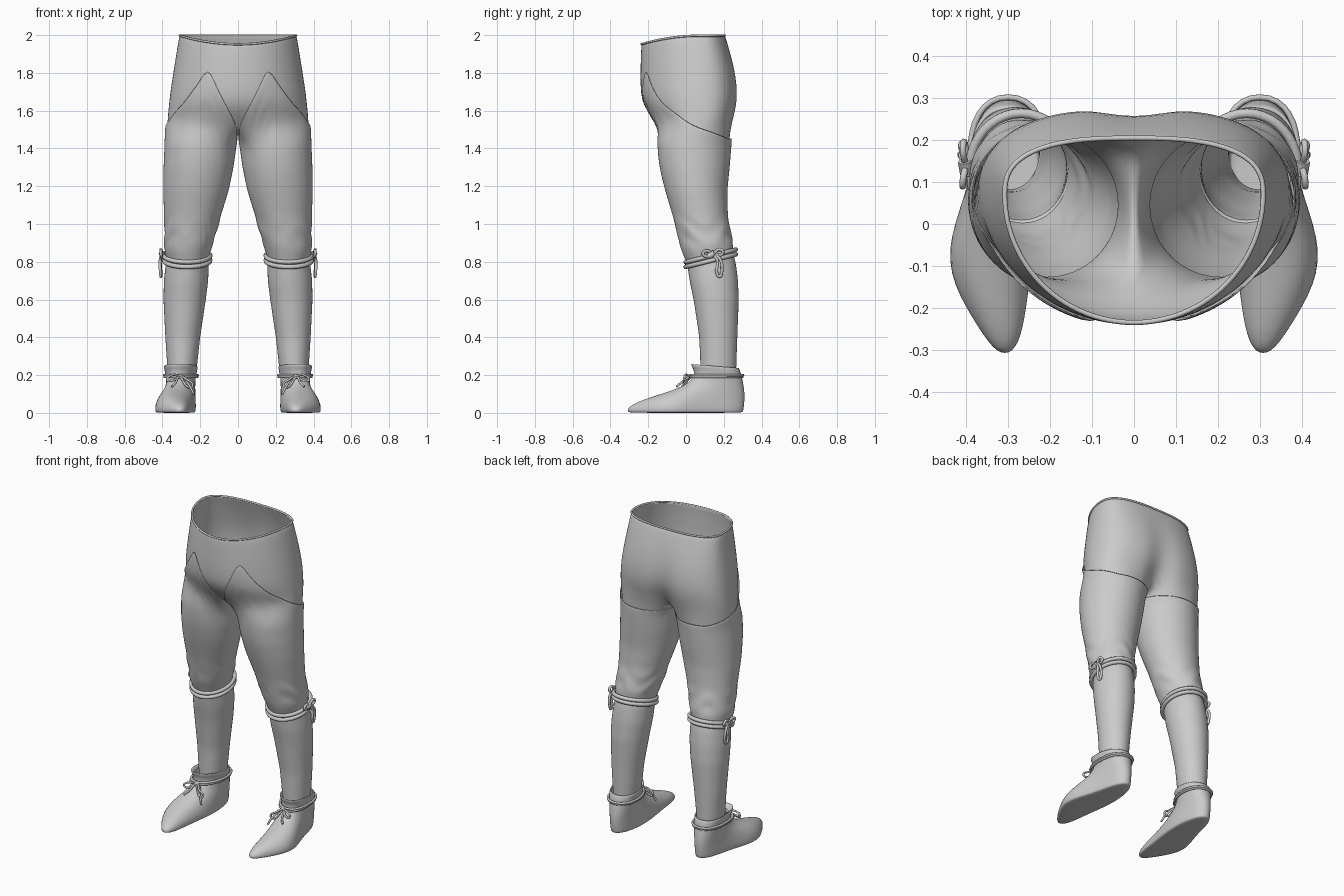
import bpy, math
from mathutils import Vector

cube = bpy.data.objects.get("Cube")
if cube:
    bpy.data.objects.remove(cube, do_unlink=True)

grey = bpy.data.materials.new("plain_grey")
grey.use_nodes = True
grey.diffuse_color = (0.6, 0.6, 0.6, 1)
grey.node_tree.nodes["Principled BSDF"].inputs["Base Color"].default_value = (0.6, 0.6, 0.6, 1)

K, S = 25, 6          # pelvis columns per half, seam columns between the legs
N = K + 1 + S


def finish(ob, thick=0, subsurf=0):
    """Material, mirrored pair, optional cloth thickness and smoothing."""
    ob.data.materials.clear()
    ob.data.materials.append(grey)
    m = ob.modifiers.new("mirror", 'MIRROR')
    m.use_clip, m.merge_threshold = True, 0.0005
    if thick:
        s = ob.modifiers.new("thickness", 'SOLIDIFY')
        s.thickness, s.offset = thick, -1
    if subsurf:
        s = ob.modifiers.new("smooth", 'SUBSURF')
        s.levels = s.render_levels = subsurf
    ob.data.polygons.foreach_set("use_smooth", [True] * len(ob.data.polygons))
    return ob


def mesh_object(name, verts, faces):
    me = bpy.data.meshes.new(name)
    me.from_pydata(verts, [], faces)
    me.update()
    ob = bpy.data.objects.new(name, me)
    bpy.context.collection.objects.link(ob)
    return ob


def columns_mesh(name, cols, **kw):
    """Skin a ring of columns aligned at the bottom; short ones stop early."""
    verts, start = [], []
    for c in cols:
        verts += c[::-1]
        start.append(len(verts) - len(c))
    faces = []
    for j in range(len(cols)):
        k = (j + 1) % len(cols)
        a, b = start[j], start[k]
        for i in range(min(len(cols[j]), len(cols[k])) - 1):
            faces.append((a + i, b + i, b + i + 1, a + i + 1))
    # the two centre lines of the pelvis stay open for the mirror
    return finish(mesh_object(name, verts, faces), **kw)


def loft(name, rings, cap=False, **kw):
    n = len(rings[0])
    faces = [(r * n + i, r * n + (i + 1) % n, (r + 1) * n + (i + 1) % n, (r + 1) * n + i)
             for r in range(len(rings) - 1) for i in range(n)]
    if cap:
        faces.append(tuple(range(n))[::-1])
    return finish(mesh_object(name, [p for r in rings for p in r], faces), **kw)


def tube(name, pts, radius, cyclic=False):
    cu = bpy.data.curves.new(name, 'CURVE')
    cu.dimensions, cu.bevel_depth, cu.bevel_resolution = '3D', radius, 2
    cu.resolution_u, cu.use_fill_caps = (2 if cyclic else 6), True
    sp = cu.splines.new('BEZIER')
    sp.bezier_points.add(len(pts) - 1)
    sp.use_cyclic_u = cyclic
    for b, p in zip(sp.bezier_points, pts):
        b.co = p
        b.handle_left_type = b.handle_right_type = 'AUTO'
    tmp = bpy.data.objects.new(name + "_path", cu)
    bpy.context.collection.objects.link(tmp)
    bpy.context.view_layer.update()
    me = bpy.data.meshes.new_from_object(tmp.evaluated_get(bpy.context.evaluated_depsgraph_get()))
    bpy.data.objects.remove(tmp)
    ob = bpy.data.objects.new(name, me)
    bpy.context.collection.objects.link(ob)
    return finish(ob)


def lerp_table(table, x):
    for (a, p), (b, q) in zip(table, table[1:]):
        if x <= b:
            return p + (q - p) * max(0, (x - a) / (b - a))
    return table[-1][1]


# Pelvis rows: height, half width, front, back, cleft depth
pelvis = [(1.985, .308, -.235, .205, 0), (1.97, .314, -.237, .212, 0),
          (1.88, .33, -.24, .245, .005), (1.78, .346, -.242, .27, .015),
          (1.69, .36, -.24, .278, .025), (1.62, .367, -.225, .273, .04),
          (1.55, .374, -.165, .255, .07)]
# Leg rows: height, inner, outer, front, back
legs = [(1.42, .018, .378, -.142, .23), (1.3, .035, .383, -.13, .22),
        (1.18, .055, .39, -.105, .213), (1.05, .09, .39, -.07, .22),
        (.95, .115, .392, -.045, .237), (.88, .138, .392, -.022, .25),
        (.845, .15, .385, -.005, .25), (.815, .157, .378, .01, .248),
        (.78, .155, .384, .01, .262), (.7, .157, .393, .02, .275),
        (.6, .17, .395, .04, .28), (.4, .2, .385, .07, .272),
        (.2, .222, .372, .078, .265)]


def pelvis_point(row, j):
    z, w, yf, yb, cleft = row
    t, yc = math.pi * j / K, .07
    s, c = max(0, math.sin(t)), math.cos(t)
    if j in (0, K):
        s = 0
    x = w * s ** (1 if c > 0 else .75)
    y = yc - (yc - yf) * c if c > 0 else yc + (yb - yc) * (-c) ** .75
    if c < 0:
        y -= cleft * math.exp(-(x / .07) ** 2)
    if z > 1.9:   # waistband is lower at the front
        z += .012 - .045 * max(0, c) ** 2
    return Vector((x, y, z))


def leg_point(row, j):
    z, xi, xo, yf, yb = row
    a = math.radians(-50 + j * 280 / K if j <= K else 230 + (j - K) * 80 / (S + 1))
    y = (yf + yb) / 2 - (yb - yf) / 2 * math.cos(a)
    z += .25 * (y - .13) * math.exp(-((z - .83) / .12) ** 2)
    return Vector(((xi + xo) / 2 + (xo - xi) / 2 * math.sin(a), y, z))


def column(j):
    if j <= K:
        top = [pelvis_point(r, j) for r in pelvis]
    else:
        a, b = pelvis_point(pelvis[-1], 0), pelvis_point(pelvis[-1], K)
        u = (j - K) / (S + 1)
        p = b.lerp(a, u)
        p.z -= .055 * math.sin(math.pi * u)
        top = [p]
    return top + [leg_point(r, j) for r in legs]


body = [column(j) for j in range(N)]

# Short underclothes with waistband, cut off inside the hose
under = [c[:len(c) - len(legs) + 2] for c in body]
columns_mesh("short_breeches", under, thick=.006, subsurf=1)
band = [pelvis_point(pelvis[0], j) for j in range(K + 1)]
tube("waist_hem", band + [Vector((-p.x, p.y, p.z)) for p in band[-2:0:-1]], .006, True).modifiers.clear()

# Hose with pointed front and sloping upper edge
edge = [(0, 1.52), (1, 1.585), (4, 1.835), (5, 1.755), (7, 1.645), (10, 1.55), (13, 1.505),
        (18, 1.455), (K, 1.45), (K + 1, 1.455), (N - 1, 1.48)]


def hose_column(j, rows=44):
    col, top, out = body[j], lerp_table(edge, j), []
    for i in range(rows + 1):
        z = top + (.2 - top) * i / rows
        k = next((k for k in range(len(col) - 1) if col[k + 1].z <= z + 1e-6), len(col) - 2)
        a, b = col[k], col[k + 1]
        p = a.lerp(b, min(1, max(0, (a.z - z) / (a.z - b.z))))
        radial = Vector((p.x - .22, p.y - .06, 0)).normalized()
        d = .012 * min(1, max(0, (z - 1) / .3))
        # soft folds gathered above the knee tie
        d += .006 * math.sin(z * 55 + 3 * math.sin(j * .6)) * math.exp(-((z - .95) / .07) ** 2)
        p = p + radial * d
        p.x = max(p.x, .003)
        out.append(p)
    return out


columns_mesh("hose_legs", [hose_column(j) for j in range(N)], thick=.005, subsurf=1)

# Knee ties: two cords, a knot, a bow and hanging ends
for name, dz in (("upper_knee_cord", .013), ("lower_knee_cord", -.012)):
    ring = []
    for i in range(20):
        a = math.tau * i / 20
        y = .131 - .133 * math.cos(a)
        ring.append((.269 + .122 * math.sin(a), y, .818 + dz + .25 * (y - .13)))
    tube(name, ring, .012, True)
tube("knee_knot", [(.398, .12, .83), (.403, .15, .845)], .017)
tube("knee_bow", [(.4, .14, .84), (.407, .11, .858), (.408, .09, .84), (.402, .13, .832),
                  (.408, .18, .865), (.405, .195, .845), (.4, .15, .835)], .008)
tube("knee_tie_end", [(.402, .14, .84), (.412, .165, .81), (.41, .165, .735), (.408, .178, .722),
                      (.408, .188, .74), (.411, .182, .81), (.402, .15, .84)], .008)


# Shoes
def foot_ring(z, yf, yb, hw, lift=0):
    ring = []
    for i in range(32):
        a = math.tau * i / 32
        s, c = math.sin(a), math.cos(a)
        y = (yf + yb) / 2 - (yb - yf) / 2 * c
        bump = math.exp(-((y + .1) / .16) ** 2)
        w = hw * (.76 + .24 * bump) * (1 - .12 * c)
        x = .3 + .042 * bump + w * math.copysign(abs(s) ** .9, s)
        ring.append(Vector((x, y, z + lift * c)))
    return ring


shoe = [(0, -.3, .297, .098), (.004, -.308, .302, .104), (.022, -.312, .307, .108),
        (.045, -.285, .309, .107), (.07, -.225, .311, .104), (.095, -.15, .311, .101),
        (.12, -.07, .309, .099), (.145, -.01, .305, .098), (.175, .03, .3, .099), (.21, .05, .292, .104)]
loft("shoes", [foot_ring(*r) for r in shoe], cap=True, subsurf=1)
loft("shoe_cuffs", [foot_ring(.192, .04, .294, .106), foot_ring(.22, .045, .288, .108),
                    foot_ring(.247, .022, .283, .117, .012), foot_ring(.25, .034, .277, .107, .01),
                    foot_ring(.235, .06, .272, .1)], subsurf=1)

# Ankle laces with a bow over the instep
tube("ankle_lace", foot_ring(.2, .03, .302, .114)[::2], .007, True)
tube("ankle_lace_lower", foot_ring(.19, .022, .3, .112)[::2], .006, True)
tube("lace_knot", [(.295, .03, .195), (.315, .02, .192)], .012)
tube("lace_bow", [(.305, .02, .195), (.35, -.005, .2), (.375, -.01, .175), (.345, -.01, .172),
                  (.305, .02, .192), (.27, -.01, .175), (.24, -.01, .15), (.25, -.015, .135),
                  (.305, .015, .188)], .006)
tube("lace_ends", [(.235, -.035, .1), (.255, -.02, .14), (.305, .02, .19), (.33, -.025, .16),
                   (.35, -.05, .14)], .006)
